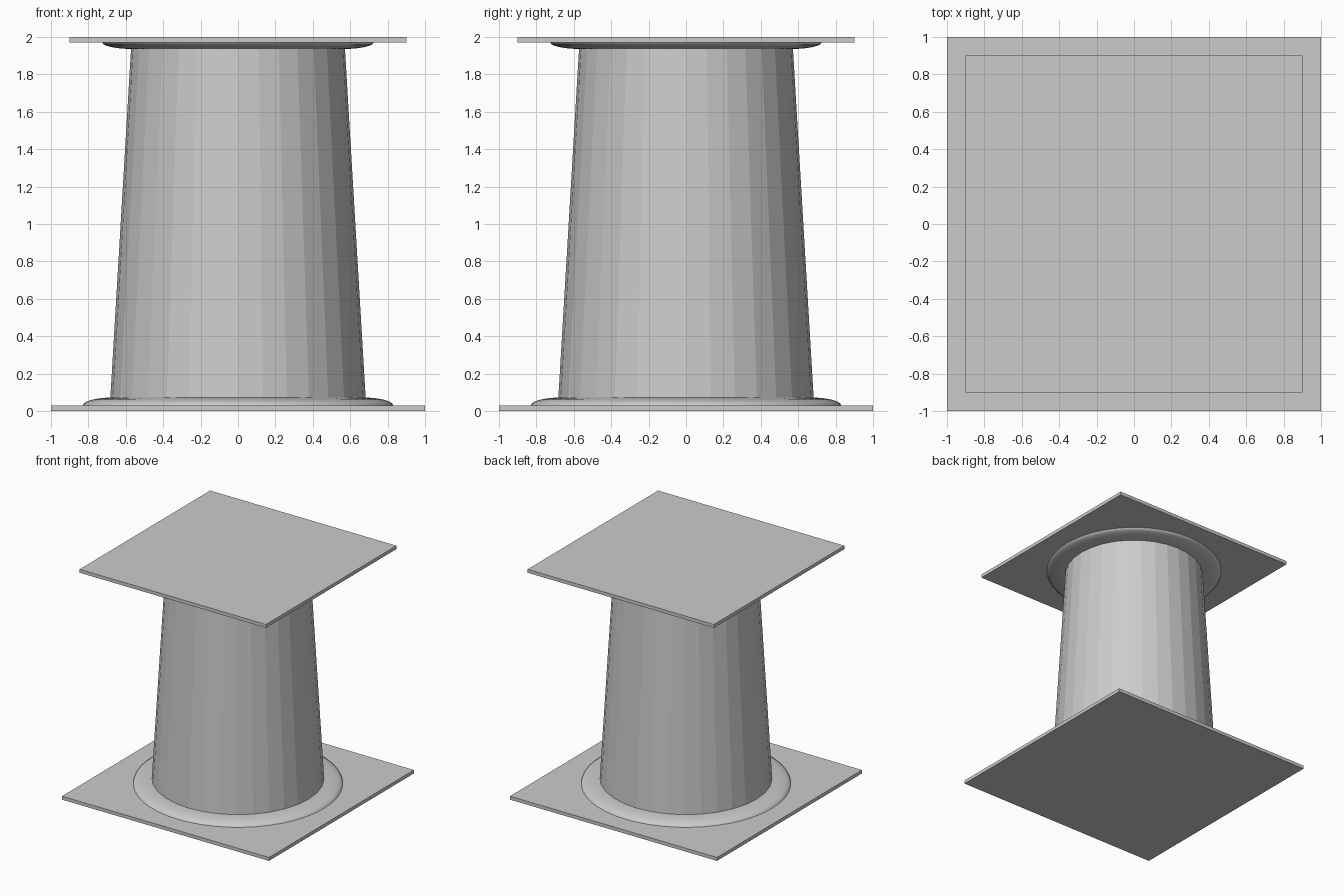
import bpy, bmesh
from math import sin, cos, pi, radians

if "Cube" in bpy.data.objects:
    bpy.data.objects.remove(bpy.data.objects["Cube"])


def plate(name, size, z0, z1):
    bpy.ops.mesh.primitive_cube_add(size=1, location=(0, 0, (z0 + z1) / 2))
    ob = bpy.context.object
    ob.name = name
    ob.scale = (size, size, z1 - z0)
    bpy.ops.object.transform_apply(location=False, rotation=False, scale=True)
    return ob


def lathe(name, profile, segments):
    me = bpy.data.meshes.new(name)
    bm = bmesh.new()
    rings = [[bm.verts.new((r * cos(2 * pi * i / segments), r * sin(2 * pi * i / segments), z))
              for i in range(segments)] for r, z in profile]
    for a, b in zip(rings, rings[1:]):
        for i in range(segments):
            j = (i + 1) % segments
            bm.faces.new((a[i], a[j], b[j], b[i]))
    bm.faces.new(rings[0])
    bm.faces.new(rings[-1])
    bmesh.ops.recalc_face_normals(bm, faces=bm.faces)
    bm.to_mesh(me)
    bm.free()
    ob = bpy.data.objects.new(name, me)
    bpy.context.collection.objects.link(ob)
    return ob


def moulding(name, inner, outer, z_plate, z_shaft):
    # flattened half-round: widest at the plate, narrowing to the shaft
    steps = 6
    pts = [(inner + (outer - inner) * cos(pi / 2 * k / steps),
            z_plate + (z_shaft - z_plate) * sin(pi / 2 * k / steps)) for k in range(steps + 1)]
    ob = lathe(name, pts, 48)
    bpy.ops.object.select_all(action='DESELECT')
    bpy.context.view_layer.objects.active = ob
    ob.select_set(True)
    bpy.ops.object.shade_smooth_by_angle(angle=radians(50))
    return ob


# Square slabs at foot and head
plate("base_plate", 2.0, 0.0, 0.03)
plate("top_plate", 1.8, 1.97, 2.0)

# Tapered faceted shaft
lathe("column_shaft", [(0.685, 0.03), (0.57, 1.97)], 32)

# Rounded rings where the shaft meets the slabs
moulding("base_ring", 0.66, 0.83, 0.03, 0.073)
moulding("top_ring", 0.55, 0.725, 1.97, 1.935)
